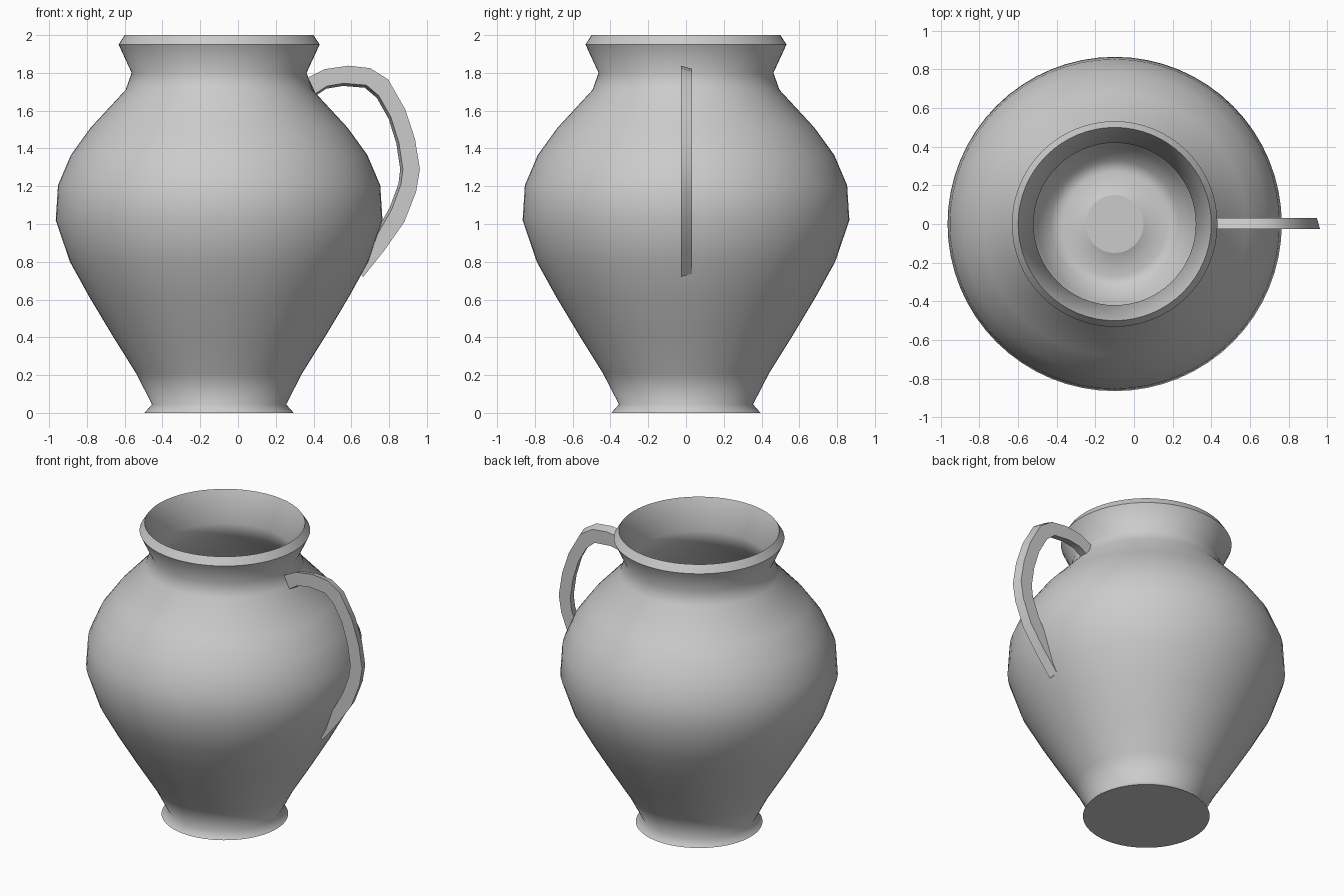
import bpy, bmesh, math

if "Cube" in bpy.data.objects:
    bpy.data.objects.remove(bpy.data.objects["Cube"])

SEG = 64
CX = -0.1


def make_object(name, bm):
    bmesh.ops.recalc_face_normals(bm, faces=bm.faces)
    mesh = bpy.data.meshes.new(name)
    bm.to_mesh(mesh)
    bm.free()
    obj = bpy.data.objects.new(name, mesh)
    bpy.context.collection.objects.link(obj)
    return obj


def lathe(name, profile, sharp):
    """Revolve (radius, z) points about the vertical axis, capping both ends."""
    bm = bmesh.new()
    rings = []
    for r, z in profile:
        rings.append([bm.verts.new((CX + r * math.cos(2 * math.pi * i / SEG),
                                    r * math.sin(2 * math.pi * i / SEG), z))
                      for i in range(SEG)])
    for a, b in zip(rings, rings[1:]):
        for i in range(SEG):
            j = (i + 1) % SEG
            bm.faces.new((a[i], a[j], b[j], b[i])).smooth = True
    bm.faces.new(rings[0])
    bm.faces.new(rings[-1])
    for k in sharp:
        for i in range(SEG):
            bm.edges.get((rings[k][i], rings[k][(i + 1) % SEG])).smooth = False
    return make_object(name, bm)


# Jug body: foot, belly, shoulder, neck and flared rim
outer = [(0.395, 0.0), (0.355, 0.045), (0.44, 0.21), (0.565, 0.41),
         (0.685, 0.61), (0.79, 0.80), (0.865, 1.02), (0.853, 1.205),
         (0.785, 1.365), (0.68, 1.51), (0.495, 1.71), (0.463, 1.80),
         (0.532, 1.95), (0.50, 2.0)]
# Inside wall down to a floor with a raised centre
inner = [(0.42, 1.80), (0.45, 1.70), (0.635, 1.50), (0.74, 1.35),
         (0.81, 1.20), (0.82, 1.02), (0.745, 0.81), (0.64, 0.62),
         (0.52, 0.42), (0.40, 0.22), (0.33, 0.10), (0.27, 0.08), (0.15, 0.13)]
last = len(outer) + len(inner) - 1
lathe("jug_body", outer + inner, [0, len(outer) - 2, len(outer) - 1, last])

# Handle: flat strap given as outer and inner outline points (x, z)
strap_out = [(0.37, 1.775), (0.46, 1.82), (0.585, 1.838), (0.70, 1.825),
             (0.795, 1.765), (0.885, 1.607), (0.937, 1.45), (0.963, 1.29),
             (0.943, 1.17), (0.88, 1.01), (0.775, 0.86), (0.663, 0.72)]
strap_in = [(0.41, 1.69), (0.47, 1.73), (0.56, 1.745), (0.68, 1.735),
            (0.745, 1.68), (0.81, 1.565), (0.852, 1.43), (0.873, 1.29),
            (0.863, 1.21), (0.815, 1.08), (0.73, 0.93), (0.645, 0.735)]
bm = bmesh.new()
sections = []
for po, pi in zip(strap_out, strap_in):
    section = []
    for (x, z), y, s in ((po, -0.027, 1), (pi, -0.027, 1),
                         (pi, 0.032, 0.97), (po, 0.032, 0.97)):
        # the back side is slightly tighter than the front
        section.append(bm.verts.new((0.4 + (x - 0.4) * s, y, 1.28 + (z - 1.28) * s)))
    sections.append(section)
for a, b in zip(sections, sections[1:]):
    for i in range(4):
        j = (i + 1) % 4
        bm.faces.new((a[i], a[j], b[j], b[i])).smooth = True
    for i in range(4):
        bm.edges.get((a[i], b[i])).smooth = False
for end in (sections[0], sections[-1]):
    bm.faces.new(end)
    for i in range(4):
        bm.edges.get((end[i], end[(i + 1) % 4])).smooth = False
make_object("handle", bm)
